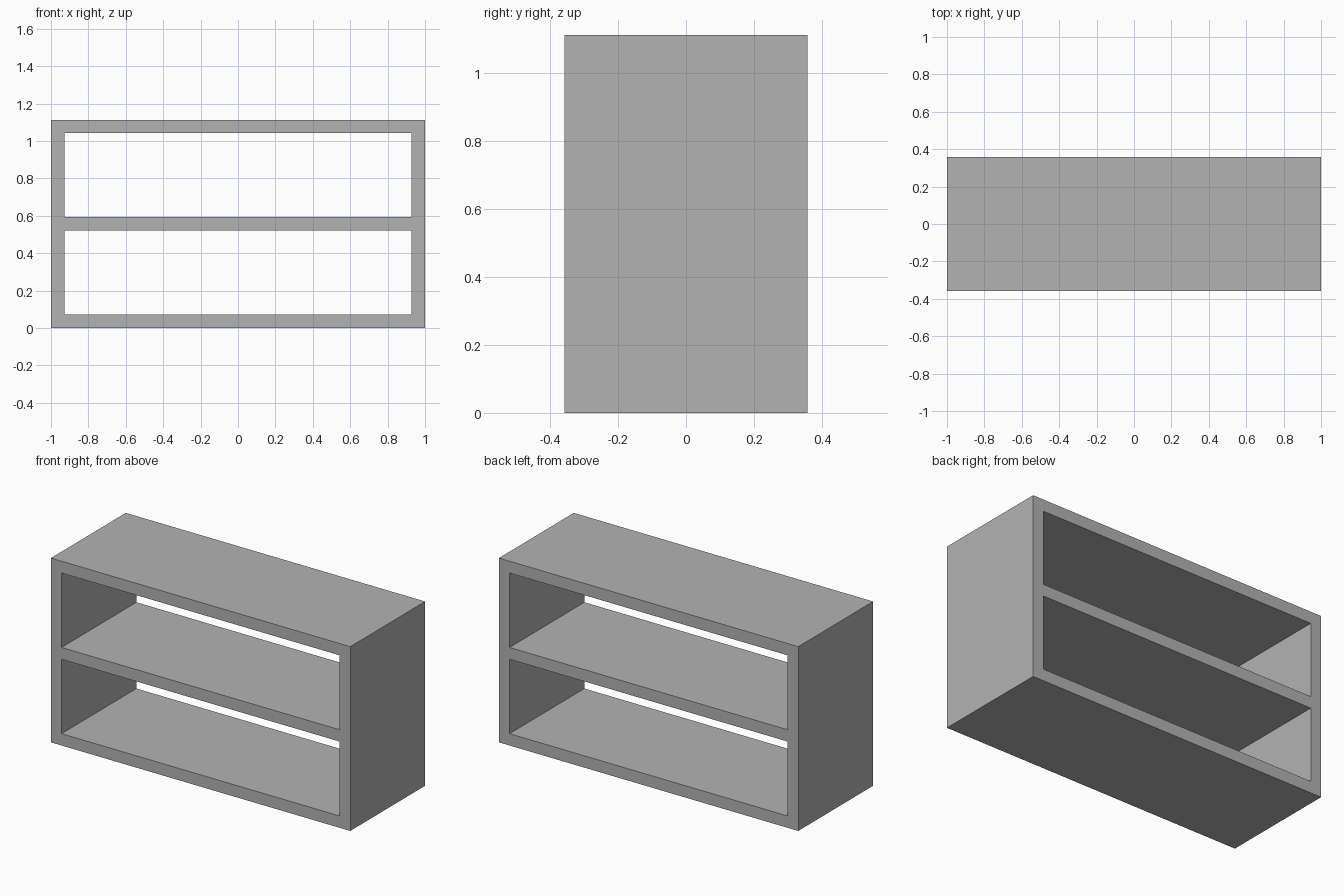
import bpy
import bmesh

cube = bpy.data.objects.get("Cube")
if cube:
    bpy.data.objects.remove(cube, do_unlink=True)

WIDTH, DEPTH, HEIGHT = 2.0, 0.714, 1.113
BOARD = 0.0714
BAY = (HEIGHT - 3 * BOARD) / 2

# Plain grey finish
grey = bpy.data.materials.new("plain grey")
colour = (0.45, 0.45, 0.45, 1)
grey.diffuse_color = colour
grey.use_nodes = True
grey.node_tree.nodes["Principled BSDF"].inputs["Base Color"].default_value = colour

# Front outline: side panels and three boards around two open bays
xs = [-WIDTH / 2, -WIDTH / 2 + BOARD, WIDTH / 2 - BOARD, WIDTH / 2]
zs = [0]
for step in (BOARD, BAY, BOARD, BAY, BOARD):
    zs.append(zs[-1] + step)

bm = bmesh.new()
grid = [[bm.verts.new((x, -DEPTH / 2, z)) for x in xs] for z in zs]
for row in range(len(zs) - 1):
    for col in range(len(xs) - 1):
        is_bay = col == 1 and row % 2 == 1
        if not is_bay:
            low, high = grid[row], grid[row + 1]
            bm.faces.new((low[col], low[col + 1], high[col + 1], high[col]))

# Extrude the outline straight through to the back
extruded = bmesh.ops.extrude_face_region(bm, geom=bm.faces[:], use_keep_orig=True)
back = [v for v in extruded["geom"] if isinstance(v, bmesh.types.BMVert)]
bmesh.ops.translate(bm, verts=back, vec=(0, DEPTH, 0))
bmesh.ops.recalc_face_normals(bm, faces=bm.faces[:])

# Merge the flat grid cells into clean panels
bmesh.ops.dissolve_limit(bm, angle_limit=0.01, verts=bm.verts[:], edges=bm.edges[:])

mesh = bpy.data.meshes.new("shelf_unit")
bm.to_mesh(mesh)
bm.free()
mesh.materials.append(grey)
shelf = bpy.data.objects.new("shelf_unit", mesh)
bpy.context.collection.objects.link(shelf)
